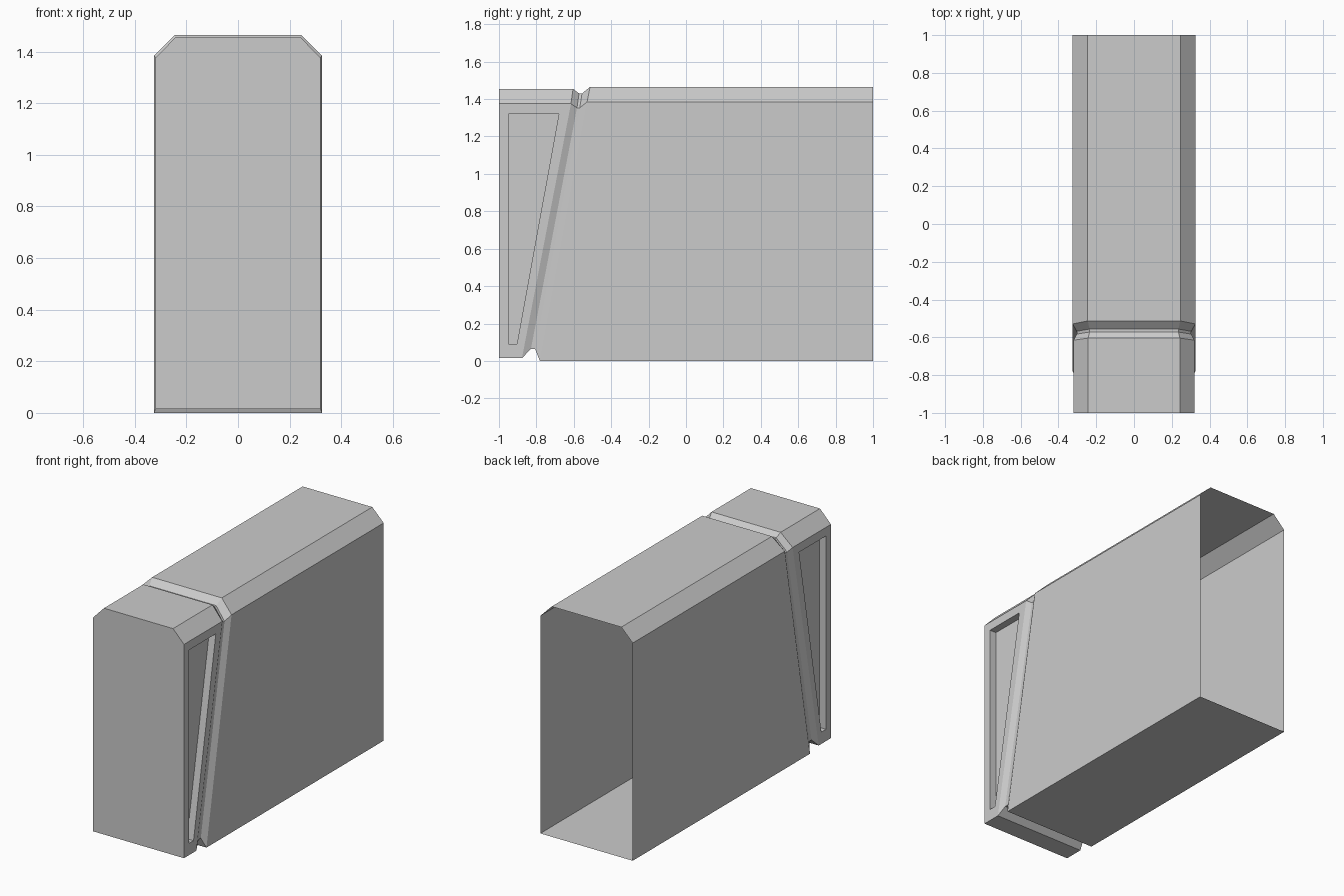
import bpy
import bmesh

default = bpy.data.objects.get("Cube")
if default:
    bpy.data.objects.remove(default)

grey = bpy.data.materials.new("plain grey")
grey.use_nodes = True
colour = (0.6, 0.6, 0.6, 1.0)
grey.diffuse_color = colour
grey.node_tree.nodes["Principled BSDF"].inputs["Base Color"].default_value = colour

bm = bmesh.new()


def ring(half, top_half, bottom, shoulder, top):
    """Chamfered cross-section; bottom, shoulder and top are (y, z) pairs."""
    right = [(half, *bottom), (half, *shoulder), (top_half, *top)]
    left = [(-x, y, z) for x, y, z in reversed(right)]
    return [bm.verts.new(p) for p in right + left]


def bridge(a, b):
    n = len(a)
    return [bm.faces.new((a[i], a[(i + 1) % n], b[(i + 1) % n], b[i])) for i in range(n)]


# Sections from the front panel, through the slanted groove, to the open back
rings = [
    ring(0.32, 0.243, (-1, 0.015), (-1, 1.375), (-1, 1.455)),
    ring(0.32, 0.243, (-0.877, 0.015), (-0.615, 1.375), (-0.604, 1.455)),
    ring(0.303, 0.235, (-0.829, 0.064), (-0.583, 1.353), (-0.572, 1.43)),
    ring(0.303, 0.235, (-0.807, 0.064), (-0.568, 1.353), (-0.556, 1.43)),
    ring(0.325, 0.245, (-0.781, 0), (-0.529, 1.385), (-0.513, 1.465)),
    ring(0.325, 0.245, (1, 0), (1, 1.385), (1, 1.465)),
]
bm.faces.new(rings[0])
strips = [bridge(a, b) for a, b in zip(rings, rings[1:])]

# Tapered recess in each side of the front section
window = [(-0.95, 0.09), (-0.95, 1.32), (-0.68, 1.32), (-0.904, 0.09)]
front, edge = rings[0], rings[1]
for side, low, high, face in ((1, 0, 1, strips[0][0]), (-1, 5, 4, strips[0][4])):
    bm.faces.remove(face)
    outer = [front[low], front[high], edge[high], edge[low]]
    rim = [bm.verts.new((side * 0.32, y, z)) for y, z in window]
    floor = [bm.verts.new((side * 0.274, y, z)) for y, z in window]
    bridge(outer, rim)
    bridge(rim, floor)
    bm.faces.new(floor)

bmesh.ops.recalc_face_normals(bm, faces=bm.faces)
mesh = bpy.data.meshes.new("housing_shell")
bm.to_mesh(mesh)
bm.free()
mesh.materials.append(grey)
shell = bpy.data.objects.new("housing_shell", mesh)
bpy.context.collection.objects.link(shell)
